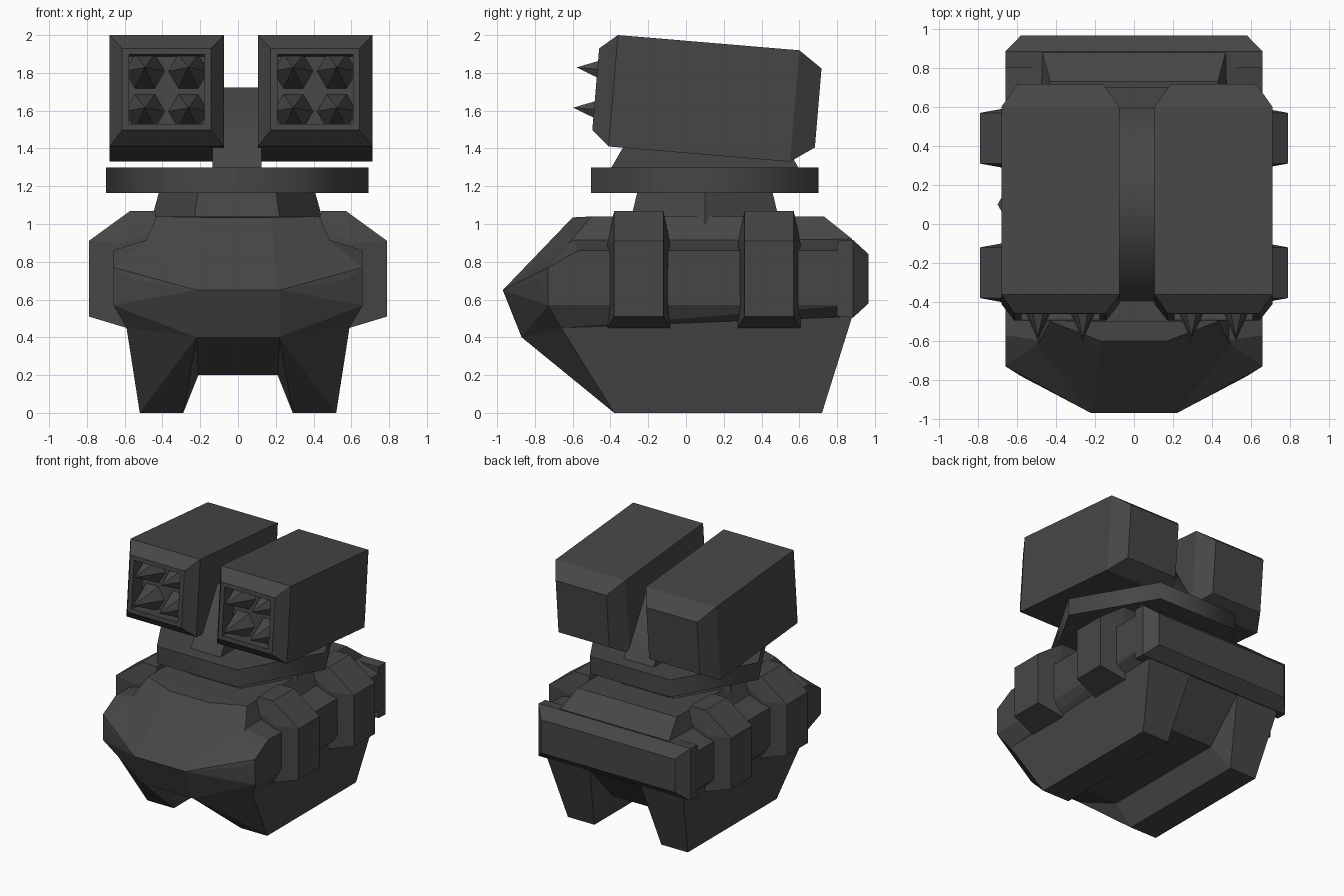
import bpy, bmesh
from math import radians, sin, cos, pi
from mathutils import Matrix, Vector

cube = bpy.data.objects.get("Cube")
if cube:
    bpy.data.objects.remove(cube)

GREY = (0.062, 0.062, 0.062, 1)
paint = bpy.data.materials.new("dark_grey")
paint.use_nodes = True
paint.diffuse_color = GREY
shader = next(n for n in paint.node_tree.nodes if n.type == "BSDF_PRINCIPLED")
shader.inputs["Base Color"].default_value = GREY
shader.inputs["Roughness"].default_value = 0.8


def finish(name, bm, smooth=False):
    bmesh.ops.recalc_face_normals(bm, faces=bm.faces)
    mesh = bpy.data.meshes.new(name)
    bm.to_mesh(mesh)
    bm.free()
    mesh.materials.append(paint)
    obj = bpy.data.objects.new(name, mesh)
    bpy.context.collection.objects.link(obj)
    if smooth:
        bpy.ops.object.select_all(action="DESELECT")
        obj.select_set(True)
        bpy.context.view_layer.objects.active = obj
        bpy.ops.object.shade_smooth_by_angle(angle=radians(65))
    return obj


def solid(name, points, mirrored=True, side=1):
    """Convex block around corner points, optionally symmetric in x."""
    bm = bmesh.new()
    for x, y, z in points:
        bm.verts.new((x * side, y, z))
        if mirrored:
            bm.verts.new((-x, y, z))
    res = bmesh.ops.convex_hull(bm, input=bm.verts)
    junk = {v for v in res["geom_interior"] + res["geom_unused"]
            if isinstance(v, bmesh.types.BMVert)}
    bmesh.ops.delete(bm, geom=list(junk), context="VERTS")
    bmesh.ops.dissolve_limit(bm, angle_limit=radians(2), verts=bm.verts, edges=bm.edges)
    return finish(name, bm)


def loft(name, rings, matrix=Matrix(), smooth=False):
    """Skin closed rings of equal size and cap both ends."""
    bm = bmesh.new()
    loops = [[bm.verts.new(matrix @ Vector(p)) for p in ring] for ring in rings]
    n = len(loops[0])
    for a, b in zip(loops, loops[1:]):
        for i in range(n):
            j = (i + 1) % n
            bm.faces.new((a[i], a[j], b[j], b[i]))
    bm.faces.new(loops[0])
    bm.faces.new(loops[-1])
    return finish(name, bm, smooth)


def rect(y, hx, hz):
    return [(-hx, y, -hz), (hx, y, -hz), (hx, y, hz), (-hx, y, hz)]


def hexagon(radius, z):
    return [(radius * cos(i * pi / 3), radius * sin(i * pi / 3), z) for i in range(6)]


# Hull shared corners
nose = (0.22, -0.97, 0.65)
chin = (0.22, -0.87, 0.40)
cheek = (0.58, -0.78, 0.71)
jaw = (0.59, -0.66, 0.45)
ledge = (0.47, -0.6, 0.92)
ledge_rear = (0.47, 0.88, 0.92)

solid("hull_body", [nose, chin, cheek, jaw, ledge, ledge_rear,
                    (0.66, -0.73, 0.77), (0.66, -0.73, 0.57), (0.66, -0.57, 0.86),
                    (0.66, 0.88, 0.86), (0.66, 0.88, 0.57), (0.59, 0.88, 0.51)])
solid("hull_deck", [nose, cheek, ledge, ledge_rear, (0.17, -0.6, 1.035),
                    (0.43, -0.5, 1.04), (0.43, 0.73, 1.04)])

# Underside: raised channel between two skids
roof = [(0.21, -0.45, 0.2), (0.21, 0.6, 0.2), (0.22, 0.88, 0.51)]
solid("hull_core", roof + [chin, (0.22, -0.8, 0.6), (0.22, 0.88, 0.6)])
for label, side in (("left", 1), ("right", -1)):
    solid(label + "_skid", roof + [chin, jaw, (0.59, 0.88, 0.51)] +
          [(x, y, 0) for x in (0.29, 0.52) for y in (-0.38, 0.72)], False, side)

# Rear bumper
loft("rear_bumper", [rect(0.8, 0.66, 0.2), rect(0.885, 0.66, 0.205),
                     rect(0.967, 0.58, 0.13)], Matrix.Translation((0, 0, 0.71)))

# Side brackets: x, z and half width in y
section = [(0.44, 1.07, 0.13), (0.57, 1.07, 0.13), (0.79, 0.91, 0.13), (0.79, 0.51, 0.13),
           (0.59, 0.45, 0.165), (0.6, 0.9, 0.165), (0.42, 0.98, 0.15)]
for label, side in (("left", 1), ("right", -1)):
    for end, y in (("front", -0.25), ("rear", 0.44)):
        solid(f"{label}_{end}_bracket", [(x, y + s * w, z) for x, z, w in section
                                         for s in (-1, 1)], False, side)

# Turret neck, ring and launcher support
turret = Matrix.Translation((-0.005, 0.1, 0))
loft("turret_neck", [hexagon(0.46, 1.0), hexagon(0.41, 1.18)], turret)
loft("turret_ring", [hexagon(0.695, 1.165), hexagon(0.695, 1.3)], turret, True)
loft("launcher_support",
     [[(x, 0.5 * cos(i * pi / 3), 1.29 + 0.5 * sin(i * pi / 3)) for i in range(4)]
      for x in (-0.13, 0.13)], turret, True)

# Launcher pods with recessed fronts and rocket tips
for label, x in (("left", 0.408), ("right", -0.378)):
    pose = Matrix.Translation((x, 0.095, 1.665)) @ Matrix.Rotation(radians(-4.8), 4, "X")
    loft(label + "_pod", [rect(-0.45, 0.2, 0.185), rect(-0.575, 0.2, 0.185),
                          rect(-0.575, 0.235, 0.217), rect(-0.482, 0.303, 0.296),
                          rect(0.482, 0.303, 0.296), rect(0.607, 0.22, 0.21)], pose)
    for row in (-1, 1):
        for col in (-1, 1):
            bm = bmesh.new()
            bmesh.ops.create_cone(bm, cap_ends=True, segments=6, radius1=0.105,
                                  radius2=0, depth=0.236)
            spot = Matrix.Translation((col * 0.115, -0.568, row * 0.107))
            turn = Matrix.Rotation(pi / 2, 4, "X") @ Matrix.Rotation(pi / 6, 4, "Z")
            bm.transform(pose @ spot @ turn)
            finish(f"{label}_rocket_tip", bm)
